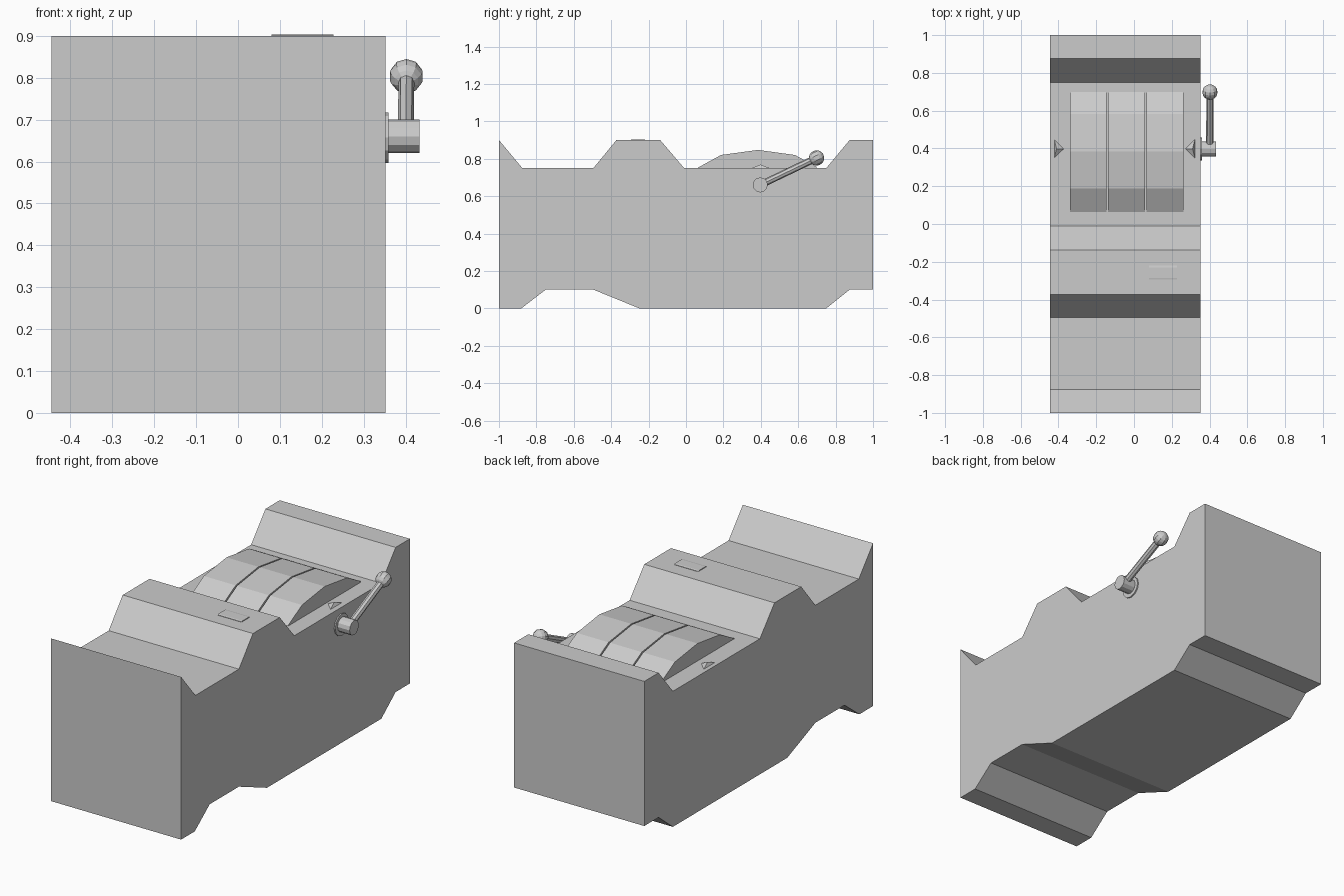
import bpy, bmesh
from math import pi
from mathutils import Vector

if "Cube" in bpy.data.objects:
    bpy.data.objects.remove(bpy.data.objects["Cube"])


def make(name, verts, faces):
    me = bpy.data.meshes.new(name)
    me.from_pydata(verts, [], faces)
    bm = bmesh.new()
    bm.from_mesh(me)
    bmesh.ops.recalc_face_normals(bm, faces=bm.faces)
    bm.to_mesh(me)
    bm.free()
    ob = bpy.data.objects.new(name, me)
    bpy.context.collection.objects.link(ob)
    return ob


def extrude_profile(name, profile, x0, x1):
    """Extrude a (y, z) profile along x."""
    n = len(profile)
    verts = [(x, y, z) for x in (x0, x1) for y, z in profile]
    faces = [tuple(range(n)), tuple(range(n, 2 * n))]
    faces += [(i, (i + 1) % n, (i + 1) % n + n, i + n) for i in range(n)]
    return make(name, verts, faces)


def rod(name, a, b, radius, sides):
    """Flat-shaded cylinder between two points."""
    a, b = Vector(a), Vector(b)
    bpy.ops.mesh.primitive_cylinder_add(vertices=sides, radius=radius,
                                        depth=(b - a).length, location=(a + b) / 2)
    ob = bpy.context.object
    ob.rotation_euler = (b - a).to_track_quat('Z', 'Y').to_euler()
    ob.name = name
    return ob


# Cabinet: stepped side profile extruded across the width
cabinet = [(-1, 0), (-0.88, 0), (-0.75, 0.1), (-0.495, 0.1), (-0.25, 0), (0.75, 0),
           (0.875, 0.1), (1, 0.1), (1, 0.9), (0.875, 0.9), (0.75, 0.75), (-0.01, 0.75),
           (-0.138, 0.9), (-0.372, 0.9), (-0.495, 0.75), (-0.875, 0.75), (-1, 0.9)]
extrude_profile("cabinet", cabinet, -0.445, 0.352)

# Three faceted reels bulging through the panel, with thin gaps between them
reel = [(0.063, 0.745), (0.063, 0.752), (0.187, 0.82), (0.385, 0.847), (0.582, 0.82),
        (0.698, 0.757), (0.698, 0.745)]
for i in range(3):
    x0 = -0.34 + i * 0.203
    extrude_profile(f"reel_{i + 1}", reel, x0, x0 + 0.195)

# Pointer wedges on both sides of the reels, tips facing inward
for side, tip, base, ridge in (("left", -0.372, -0.422, -0.41), ("right", 0.272, 0.322, 0.31)):
    make(f"pointer_{side}",
         [(tip, 0.398, 0.75), (base, 0.35, 0.75), (base, 0.447, 0.75), (ridge, 0.398, 0.769)],
         [(0, 1, 3), (0, 3, 2), (1, 2, 3), (0, 2, 1)])

# Low coin plate on the middle ridge
plate = [(-0.295, 0.895), (-0.295, 0.902), (-0.285, 0.904), (-0.23, 0.904),
         (-0.22, 0.902), (-0.22, 0.895)]
extrude_profile("coin_plate", plate, 0.08, 0.228)

# Lever: flange, hub, arm and knob
pivot = (0.401, 0.397, 0.66)
knob = (0.402, 0.698, 0.804)
rod("lever_flange", (0.345, 0.397, 0.657), (0.359, 0.397, 0.657), 0.06, 12)
rod("lever_hub", (0.35, 0.397, 0.66), (0.433, 0.397, 0.66), 0.04, 12)
rod("lever_arm", pivot, knob, 0.019, 8)
bpy.ops.mesh.primitive_uv_sphere_add(segments=10, ring_count=8, radius=0.041, location=knob)
ball = bpy.context.object
ball.name = "lever_knob"
ball.rotation_euler = (Vector(knob) - Vector(pivot)).to_track_quat('Z', 'Y').to_euler()
